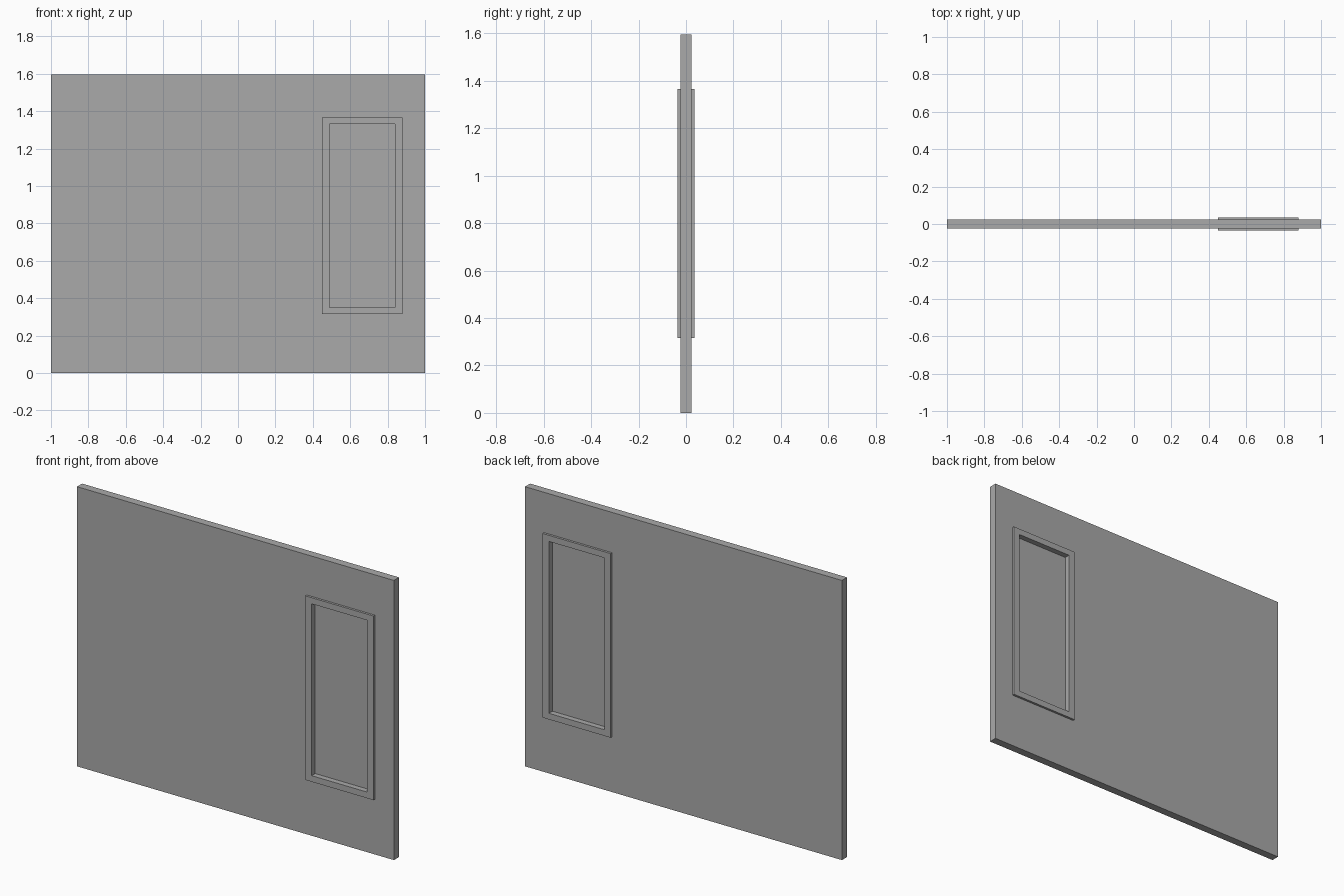
import bpy
import bmesh

# Remove the default object
cube = bpy.data.objects.get("Cube")
if cube:
    bpy.data.objects.remove(cube, do_unlink=True)

# One plain grey for every part
GREY = (0.4, 0.4, 0.4, 1.0)
grey = bpy.data.materials.new("plain_grey")
grey.use_nodes = True
grey.diffuse_color = GREY
grey.node_tree.nodes["Principled BSDF"].inputs["Base Color"].default_value = GREY

# Rectangles in the wall plane: left, right, bottom, top
WALL = (-1.0, 1.0, 0.0, 1.595)
FRAME = (0.45, 0.88, 0.315, 1.365)
OPENING = (0.49, 0.84, 0.35, 1.33)


def corners(bm, rect, y):
    x0, x1, z0, z1 = rect
    return [bm.verts.new((x, y, z))
            for x, z in ((x0, z0), (x1, z0), (x1, z1), (x0, z1))]


def panel(name, outer, half_depth, hole=None):
    """Upright slab centred on y = 0, optionally with a rectangular hole."""
    bm = bmesh.new()
    of, ob = corners(bm, outer, -half_depth), corners(bm, outer, half_depth)
    if hole:
        hf, hb = corners(bm, hole, -half_depth), corners(bm, hole, half_depth)
    else:
        bm.faces.new(of)
        bm.faces.new(ob)
    for i in range(4):
        j = (i + 1) % 4
        bm.faces.new((of[i], of[j], ob[j], ob[i]))
        if hole:
            bm.faces.new((hf[i], hf[j], hb[j], hb[i]))
            bm.faces.new((of[i], of[j], hf[j], hf[i]))
            bm.faces.new((ob[i], ob[j], hb[j], hb[i]))
    bmesh.ops.recalc_face_normals(bm, faces=bm.faces[:])
    mesh = bpy.data.meshes.new(name)
    bm.to_mesh(mesh)
    bm.free()
    mesh.materials.append(grey)
    obj = bpy.data.objects.new(name, mesh)
    bpy.context.collection.objects.link(obj)
    return obj


# Wall with the window opening, raised trim on both sides, thin recessed pane
panel("wall", WALL, 0.023, OPENING)
panel("window_frame", FRAME, 0.036, OPENING)
panel("window_pane", OPENING, 0.004)
